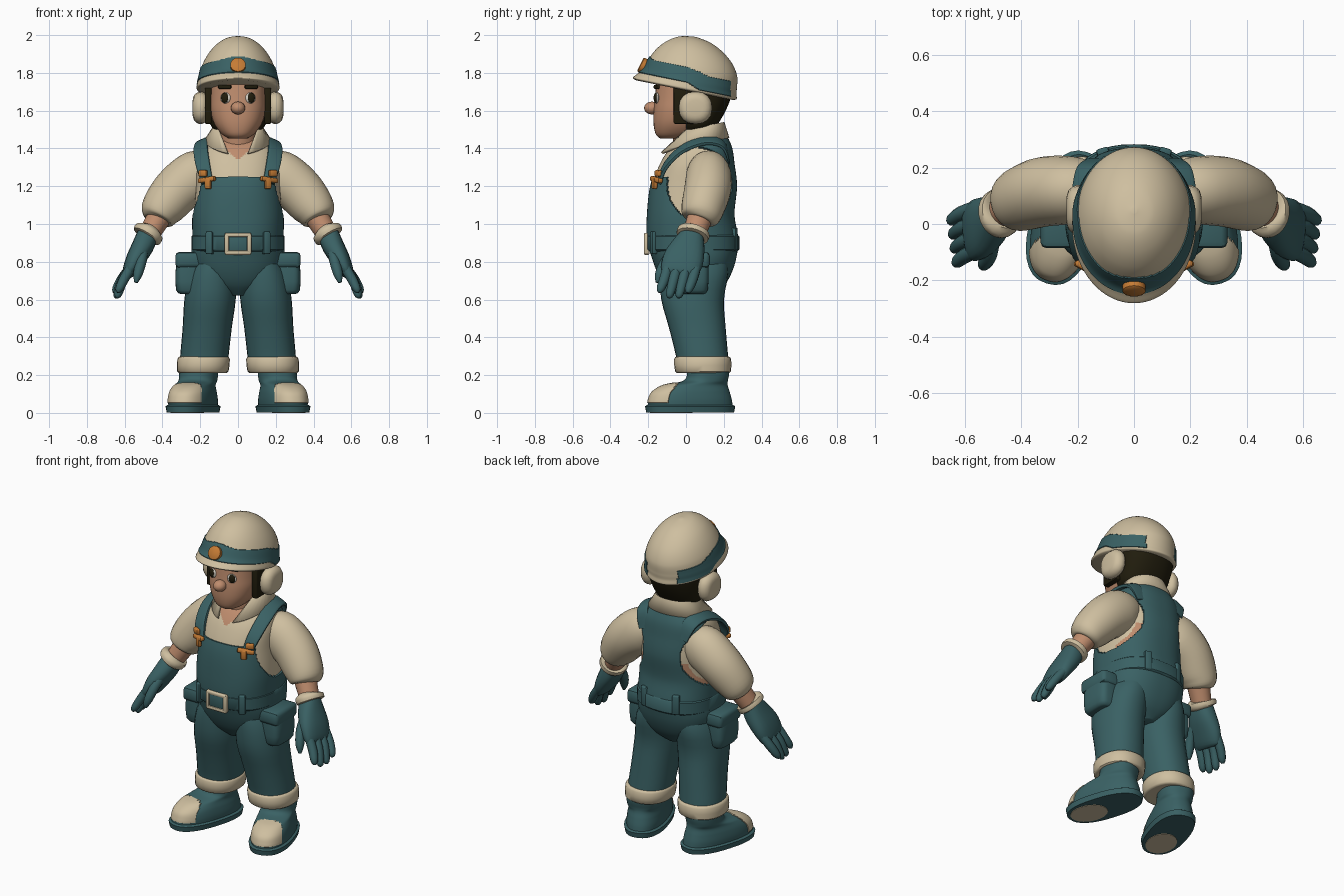
import bpy, bmesh, math
from mathutils import Vector, Matrix

if "Cube" in bpy.data.objects:
    bpy.data.objects.remove(bpy.data.objects["Cube"])


def material(name, rgb):
    m = bpy.data.materials.new(name)
    m.use_nodes = True
    m.diffuse_color = (*rgb, 1)
    m.node_tree.nodes["Principled BSDF"].inputs["Base Color"].default_value = (*rgb, 1)
    return m


cream = material("cream cloth", (0.62, 0.52, 0.35))
teal = material("teal cloth", (0.042, 0.12, 0.128))
skin = material("skin", (0.52, 0.265, 0.155))
orange = material("orange metal", (0.56, 0.2, 0.035))
dark = material("dark hair", (0.015, 0.012, 0.004))
white = material("eye white", (0.7, 0.66, 0.58))


def finish(bm, name, colours, mirror=False, angle=45):
    """Turn a bmesh into a shaded object, optionally doubled across x."""
    me = bpy.data.meshes.new(name)
    bm.to_mesh(me)
    bm.free()
    for c in colours:
        me.materials.append(c)
    ob = bpy.data.objects.new(name, me)
    bpy.context.collection.objects.link(ob)
    bpy.ops.object.select_all(action='DESELECT')
    ob.select_set(True)
    bpy.context.view_layer.objects.active = ob
    bpy.ops.object.shade_smooth_by_angle(angle=math.radians(angle))
    if mirror:
        ob.modifiers.new("Mirror", 'MIRROR').use_mirror_merge = False
    return ob


def smooth_rings(rings, steps):
    """Catmull-Rom interpolation of (x, y, z, a, b) rings."""
    r = [Vector(k) for k in rings]
    out = []
    for i in range(len(r) - 1):
        p, q = r[max(i - 1, 0)], r[min(i + 2, len(r) - 1)]
        a, b = r[i], r[i + 1]
        for s in range(steps):
            t = s / steps
            out.append(0.5 * (2 * a + (b - p) * t + (2 * p - 5 * a + 4 * b - q) * t ** 2
                              + (3 * a - p - 3 * b + q) * t ** 3))
    return out + [r[-1]]


def loft(name, rings, colours, ref=None, n=20, steps=3, power=2, mirror=False,
         matrix=None, rule=None, lift=0):
    """Skin rounded rings: level ones, or turned along the path when ref is given."""
    bm = bmesh.new()
    rings = smooth_rings(rings, steps)
    loops = []
    for i, k in enumerate(rings):
        u, v = Vector((1, 0, 0)), Vector((0, 1, 0))
        if ref:
            t = rings[min(i + 1, len(rings) - 1)] - rings[max(i - 1, 0)]
            t = Vector(t[:3]).normalized()
            v = Vector(ref)
            v = (v - t * v.dot(t)).normalized()
            u = v.cross(t)
        loop = []
        for j in range(n):
            w = 2 * math.pi * j / n
            c, s = math.cos(w), math.sin(w)
            c = math.copysign(abs(c) ** (2 / power), c)
            s = math.copysign(abs(s) ** (2 / power), s)
            loop.append(bm.verts.new(Vector(k[:3]) + u * c * max(k[3], .002) + v * s * max(k[4], .002)))
        loops.append(loop)
    for a, b in zip(loops, loops[1:]):
        for j in range(n):
            bm.faces.new((a[j], a[(j + 1) % n], b[(j + 1) % n], b[j]))
    bm.faces.new(loops[0])
    bm.faces.new(loops[-1])
    bmesh.ops.recalc_face_normals(bm, faces=bm.faces)
    if rule:
        for f in bm.faces:
            f.material_index = rule(f.calc_center_median())
        if lift:
            up = [f for f in bm.faces if f.material_index == 1]
            bmesh.ops.inset_region(bm, faces=up, thickness=0.002, depth=lift)
    if matrix:
        bm.transform(matrix)
    return finish(bm, name, colours, mirror)


def box(name, centre, size, colour, turn=0, bevel=0.008, mirror=False, tilt=0):
    bm = bmesh.new()
    m = (Matrix.Translation(centre) @ Matrix.Rotation(turn, 4, 'Z')
         @ Matrix.Rotation(tilt, 4, 'Y') @ Matrix.Diagonal((*size, 1)))
    bmesh.ops.create_cube(bm, size=1, matrix=m)
    bmesh.ops.bevel(bm, geom=bm.edges[:], offset=bevel, segments=2, profile=0.5, affect='EDGES')
    return finish(bm, name, [colour], mirror)


def ball(name, centre, radii, colour, turn=0, mirror=False):
    bm = bmesh.new()
    m = Matrix.Translation(centre) @ Matrix.Rotation(turn, 4, 'Z') @ Matrix.Diagonal((*radii, 1))
    bmesh.ops.create_uvsphere(bm, u_segments=16, v_segments=10, radius=1, matrix=m)
    return finish(bm, name, [colour], mirror)


# Torso: shirt, raised overalls, open neck and bare strip under the arms
def torso_rule(p):
    if p.y < 0 and p.z > 1.34 and abs(p.x) < (p.z - 1.34) * 1.2:
        return 2
    if p.z < 1.0:
        return 1
    hole = ((p.y - .07) / .165) ** 2 + ((p.z - 1.21) / .19) ** 2
    if .75 < hole < 1 and p.y > .1 and p.z < 1.17:
        return 2
    top = 1.25 if p.y < .07 else 1.45
    return int(hole > 1 and p.z < top)


loft("torso", [(0, .045, .63, .05, .1), (0, .045, .68, .16, .15), (0, .045, .74, .213, .185),
               (0, .043, .82, .236, .213), (0, .035, .92, .232, .232), (0, .025, 1.05, .232, .222),
               (0, .04, 1.2, .222, .22), (0, .055, 1.32, .218, .192), (0, .075, 1.4, .195, .16),
               (0, .095, 1.46, .13, .115), (0, .1, 1.5, .09, .09)],
     [cream, teal, skin], n=176, steps=16, power=2.4, rule=torso_rule, lift=0.01)

# Belt, loops and buckle
loft("belt", [(0, .037, .855, .236, .236), (0, .037, .865, .246, .246), (0, .036, .935, .246, .246),
              (0, .036, .945, .236, .236)], [teal], n=48, steps=1, power=2.4)
box("belt_loops", (.15, -.172, .9), (.04, .03, .12), teal, turn=.4, mirror=True)
box("rear_belt_loops", (.11, .255, .92), (.045, .03, .12), teal, turn=-.3, mirror=True)
box("buckle_plate", (0, -.205, .895), (.1, .024, .085), teal)
for z in (.848, .942):
    box("buckle_rail", (0, -.208, z), (.14, .03, .023), cream)
box("buckle_sides", (.06, -.208, .895), (.023, .03, .11), cream, mirror=True)

# Straps with clips
loft("straps", [(.162, -.143, 1.22, .012, .03), (.185, -.106, 1.31, .012, .038),
                (.197, -.02, 1.395, .012, .04), (.185, .1, 1.44, .012, .04),
                (.165, .195, 1.42, .01, .042), (.13, .23, 1.33, .004, .04)],
     [teal], ref=(1, 0, -.45), steps=5, n=16, power=4, mirror=True)
box("clip_bars", (.165, -.157, 1.235), (.1, .03, .026), orange, turn=.5, mirror=True, tilt=.15)
box("clip_hooks", (.158, -.167, 1.215), (.036, .024, .06), orange, turn=.4, mirror=True)
box("clip_tops", (.185, -.147, 1.268), (.05, .024, .034), orange, turn=.5, mirror=True)

# Collar: an open band whose outer edge sweeps down to two front points
bm = bmesh.new()
rows = []
for i in range(33):
    row = []
    for r, sweep, front, back, z, drop in ((.1, 125, 1, .98, 1.475, 0), (.13, 128, 1, .9, 1.51, 0),
                                           (.178, 163, 1.25, .77, 1.432, 1)):
        a = math.radians(sweep * (i / 16 - 1))
        s, c = math.sin(a), math.cos(a)
        z += .022 * c - drop * .04 * max(0, -c) ** 2
        row.append(bm.verts.new((r * s, .085 + r * c * (back if c > 0 else front), z)))
    rows.append(row)
for a, b in zip(rows, rows[1:]):
    for k in range(2):
        bm.faces.new((a[k], b[k], b[k + 1], a[k + 1]))
bmesh.ops.recalc_face_normals(bm, faces=bm.faces)
collar = finish(bm, "collar", [cream])
thick = collar.modifiers.new("Thickness", 'SOLIDIFY')
thick.thickness, thick.offset = 0.016, 0

# Neck, head and face
loft("neck", [(0, .04, 1.38, .1, .1), (0, .02, 1.54, .095, .1)], [skin], steps=2)
loft("head", [(0, -.075, 1.452, .045, .06), (0, -.055, 1.475, .085, .105), (0, -.03, 1.53, .126, .142),
              (0, -.01, 1.6, .147, .162), (0, .005, 1.67, .15, .17), (0, .01, 1.78, .15, .165)],
     [skin], n=32, steps=4, power=2.3)
loft("hair", [(0, .06, 1.5, .125, .09), (0, .065, 1.53, .148, .105), (0, .075, 1.6, .162, .135),
              (0, .08, 1.68, .17, .16), (0, .08, 1.75, .165, .16)], [dark], n=32, power=2.3)
box("sideburns", (.158, -.005, 1.645), (.036, .12, .23), dark, mirror=True)
ball("nose", (0, -.18, 1.614), (.038, .042, .034), skin)
ball("eye_whites", (.066, -.155, 1.667), (.028, .011, .029), white, turn=.22, mirror=True)
ball("pupils", (.07, -.16, 1.668), (.02, .011, .027), dark, turn=.22, mirror=True)
box("eyebrows", (.07, -.155, 1.726), (.07, .018, .022), dark, turn=.25, mirror=True, bevel=.006)
loft("ear_muffs", [(.16, .05, 1.615, .06, .06), (.178, .05, 1.615, .08, .084), (.205, .05, 1.615, .086, .088),
                   (.232, .05, 1.615, .068, .07), (.24, .05, 1.615, .04, .04)],
     [cream], ref=(0, 1, 0), n=16, steps=2, power=2.3, mirror=True)


# Helmet with raised band, leaning back
def band_rule(p):
    low = .035 if p.y < 0 else max(.008, .035 - p.y * .4)
    peak = .02 * max(0, 1 - abs(p.x) / .12) if p.y < 0 else .012 * max(0, 1 - abs(p.y - .06) / .06)
    return int(low < p.z < low + .078 + peak and not (p.y > .15 and abs(p.x) < .105))


helmet_frame = Matrix.Translation((0, 0, 1.715)) @ Matrix.Rotation(-.2, 4, 'X')
loft("helmet", [(0, -.005, -.008, .205, .262), (0, -.007, .002, .219, .28), (0, 0, .03, .215, .266),
                (0, .01, .06, .208, .253), (0, .014, .12, .193, .238), (0, .01, .18, .163, .203),
                (0, .002, .23, .122, .15), (0, -.005, .265, .07, .085), (0, -.008, .28, .01, .01)],
     [cream, teal], n=128, steps=12, matrix=helmet_frame, rule=band_rule, lift=0.004)
loft("helmet_badge", [(0, -.205, 1.826, .041, .041), (0, -.238, 1.844, .041, .041), (0, -.242, 1.846, .034, .034)],
     [orange], ref=(1, 0, 0), steps=1, n=16)

# Arms: sleeve, forearm, rolled cuff and glove
side = (0, 1, 0)
loft("sleeves", [(.12, .115, 1.29, .09, .09), (.21, .12, 1.26, .134, .118), (.315, .115, 1.185, .13, .124),
                 (.395, .09, 1.09, .115, .115), (.425, .075, 1.035, .092, .1), (.432, .07, 1.02, .065, .07)],
     [cream], ref=side, steps=4, n=24, mirror=True)
loft("forearms", [(.41, .08, 1.05, .066, .07), (.48, .035, .93, .054, .058)], [skin], ref=side, mirror=True)
loft("glove_cuffs", [(.466, .043, .965, .06, .065), (.469, .041, .96, .08, .086), (.484, .034, .935, .08, .086),
                     (.489, .032, .928, .058, .062)], [cream], ref=side, steps=2, mirror=True)
loft("gloves", [(.478, .035, .945, .056, .062), (.505, .012, .88, .058, .09), (.545, -.015, .81, .05, .108),
                (.575, -.035, .75, .036, .1), (.585, -.04, .73, .02, .085)],
     [teal], ref=side, mirror=True, power=2.4)
for i, tip in enumerate((.637, .61, .61, .635)):
    y = -.092 + .05 * i
    loft("fingers", [(.555, y, .79, .026, .027), (.602 + .004 * i, y - .022, .71, .026, .027),
                     (.628 + .006 * i, y - .043, tip + .02, .021, .022),
                     (.636 + .007 * i, y - .05, tip, .008, .008)],
         [teal], ref=side, n=10, mirror=True)
loft("thumbs", [(.5, -.03, .87, .03, .035), (.51, -.1, .81, .028, .03), (.53, -.14, .735, .025, .025),
                (.54, -.152, .69, .009, .009)], [teal], ref=side, n=10, mirror=True)

# Legs, trouser cuffs and hip pouches
loft("legs", [(.11, .045, .84, .1, .17), (.135, .043, .74, .125, .181), (.148, .035, .6, .136, .166),
              (.163, .06, .45, .13, .15), (.178, .085, .3, .128, .138), (.183, .09, .24, .125, .138)],
     [teal], n=28, mirror=True, power=2.2)
loft("trouser_cuffs", [(.186, .09, .212, .118, .13), (.186, .09, .22, .136, .148), (.182, .088, .285, .139, .151),
                       (.181, .088, .298, .126, .138)], [cream], n=28, steps=2, mirror=True, power=2.2)
loft("pouches", [(.25, .02, .63, .055, .075), (.26, .02, .65, .068, .095), (.265, .02, .75, .066, .1),
                 (.255, .02, .84, .06, .095)], [teal], n=32, steps=2, power=4, mirror=True)
box("pouch_flaps", (.258, .02, .81), (.148, .212, .085), teal, bevel=.022, mirror=True)

# Boots turned outward, with toe caps, soles and toe pads underneath
boot_frame = Matrix.Translation((.238, .022, 0)) @ Matrix.Rotation(.3, 4, 'Z')
loft("boots", [(0, 0, .03, .11, .232), (0, 0, .07, .112, .226), (0, .005, .11, .107, .21),
               (0, .03, .145, .098, .174), (0, .085, .17, .098, .118), (0, .1, .21, .1, .11),
               (0, .1, .26, .1, .11)], [teal, cream], n=96, steps=10, power=2.3, mirror=True, matrix=boot_frame,
     rule=lambda p: int(p.z > .05 and (p.x / .092) ** 4 + ((p.y + .21) / .125) ** 4 < 1), lift=0.004)
loft("soles", [(0, 0, .003, .118, .238), (0, 0, .035, .124, .244), (0, 0, .042, .112, .234)],
     [teal], n=32, steps=1, power=2.4, mirror=True, matrix=boot_frame)
loft("toe_pads", [(0, -.105, 0, .086, .115), (0, -.105, .008, .086, .115)],
     [cream], n=24, steps=1, mirror=True, matrix=boot_frame)
